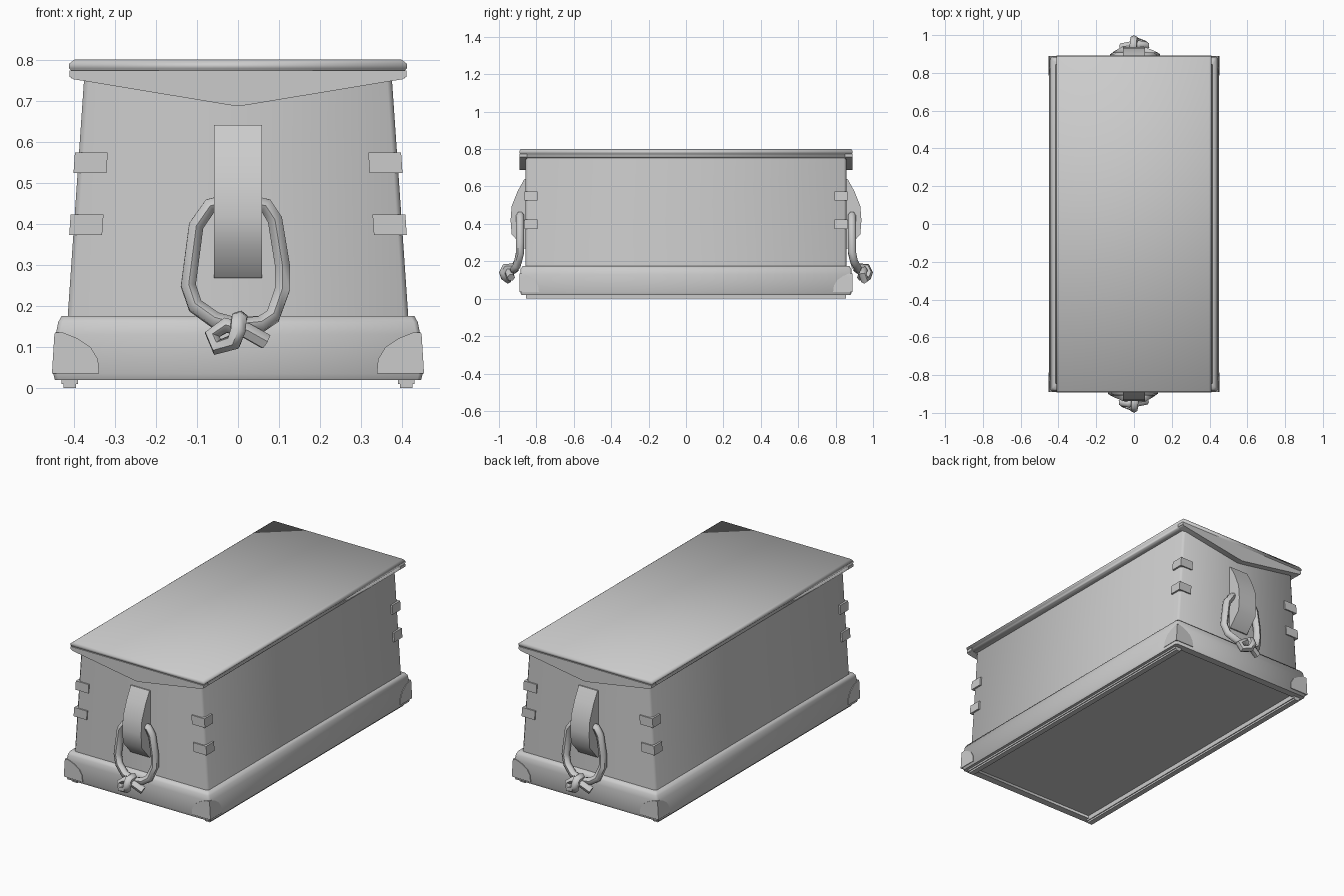
import bpy, bmesh, math
from mathutils import Matrix

cube = bpy.data.objects.get("Cube")
if cube:
    bpy.data.objects.remove(cube, do_unlink=True)

grey = bpy.data.materials.new("plain grey")
grey.use_nodes = True
grey.diffuse_color = (0.6, 0.6, 0.6, 1)
grey.node_tree.nodes["Principled BSDF"].inputs["Base Color"].default_value = (0.6, 0.6, 0.6, 1)


def finish(name, mesh, angle):
    mesh.materials.clear()
    mesh.materials.append(grey)
    mesh.shade_smooth()
    mesh.set_sharp_from_angle(angle=math.radians(angle))
    obj = bpy.data.objects.new(name, mesh)
    bpy.context.scene.collection.objects.link(obj)
    return obj


def skin(name, rings, angle=40):
    """Join matching rings of points into a closed solid."""
    bm = bmesh.new()
    loops = [[bm.verts.new(p) for p in ring] for ring in rings]
    n = len(loops[0])
    for a, b in zip(loops, loops[1:]):
        for i in range(n):
            j = (i + 1) % n
            bm.faces.new((a[i], a[j], b[j], b[i]))
    bm.faces.new(loops[0][::-1])
    bm.faces.new(loops[-1])
    bmesh.ops.recalc_face_normals(bm, faces=bm.faces)
    mesh = bpy.data.meshes.new(name)
    bm.to_mesh(mesh)
    bm.free()
    return finish(name, mesh, angle)


def rect(hx, hy, z, c=0.0):
    """Rectangle ring, with corners cut by c."""
    pts = []
    for sx, sy in ((1, 1), (-1, 1), (-1, -1), (1, -1)):
        if c:
            pair = [(sx * hx, sy * (hy - c), z), (sx * (hx - c), sy * hy, z)]
            pts += pair if sx * sy > 0 else pair[::-1]
        else:
            pts.append((sx * hx, sy * hy, z))
    return pts


def corner(hx, hy, z, reach_x, reach_y, sx, sy, t=0.02):
    """L-shaped ring wrapped round one corner."""
    pts = [(hx - reach_x, hy - t), (hx - reach_x, hy), (hx, hy),
           (hx, hy - reach_y), (hx - t, hy - reach_y), (hx - t, hy - t)]
    return [(sx * x, sy * y, z) for x, y in pts]


def turned_copy(obj, name):
    mesh = obj.data.copy()
    mesh.transform(Matrix.Rotation(math.pi, 4, 'Z'))
    other = bpy.data.objects.new(name, mesh)
    bpy.context.scene.collection.objects.link(other)


def rope(name, pts, closed):
    curve = bpy.data.curves.new(name, 'CURVE')
    curve.dimensions = '3D'
    curve.bevel_depth = 0.021
    curve.bevel_resolution = 1
    curve.use_fill_caps = True
    line = curve.splines.new('POLY')
    line.points.add(len(pts) - 1)
    for p, co in zip(line.points, pts):
        p.co = (*co, 1)
    line.use_cyclic_u = closed
    helper = bpy.data.objects.new(name, curve)
    bpy.context.scene.collection.objects.link(helper)
    deps = bpy.context.evaluated_depsgraph_get()
    mesh = bpy.data.meshes.new_from_object(helper.evaluated_get(deps))
    bpy.data.objects.remove(helper, do_unlink=True)
    return finish(name, mesh, 60)


def body_half(z):
    return 0.415 - (z - 0.17) / 0.58 * 0.04


# Tapered body
skin("chest_body", [rect(body_half(z), 0.857, z, 0.012) for z in (0.15, 0.76)], 60)

# Base moulding with a recessed bottom
base = [(0.41, 0.85, 0.175), (0.43, 0.873, 0.175), (0.438, 0.884, 0.16),
        (0.444, 0.886, 0.13), (0.45, 0.886, 0.035), (0.446, 0.88, 0.02),
        (0.41, 0.84, 0.02), (0.41, 0.84, 0.035)]
skin("base_moulding", [rect(hx, hy, z, 0.01) for hx, hy, z in base], 50)

# Lid with a double rounded lip
lid = [(0.385, 0.862, 0.752), (0.405, 0.88, 0.754), (0.41, 0.886, 0.762),
       (0.405, 0.884, 0.772), (0.411, 0.89, 0.778), (0.411, 0.89, 0.79), (0.398, 0.884, 0.8)]
skin("lid", [rect(*r) for r in lid], 180)

# Pointed aprons under the lid ends
apron = [(-0.41, 0.773), (-0.41, 0.758), (-0.4, 0.752), (-0.02, 0.689), (0, 0.687),
         (0.02, 0.689), (0.4, 0.752), (0.41, 0.758), (0.41, 0.773)]
front = skin("front_apron", [[(x, y, z) for x, z in apron] for y in (-0.85, -0.891)])
turned_copy(front, "back_apron")

# Runners under the long sides
for side, s in (("left", 1), ("right", -1)):
    skin(side + "_runner", [[(x + s * 0.41, y, z) for x, y, z in rect(w, 0.855, z)]
                            for w, z in ((0.015, 0), (0.015, 0.01), (0.02, 0.01), (0.02, 0.036))])

# Corner guards and straps
guard = [(0.453, 0.035, 0.115), (0.451, 0.07, 0.11), (0.449, 0.1, 0.09),
         (0.448, 0.122, 0.055), (0.446, 0.135, 0.02)]
for end, sy in (("front", -1), ("back", 1)):
    for side, sx in (("left", 1), ("right", -1)):
        tag = end + "_" + side
        skin(tag + "_corner_guard", [corner(hx, 0.89, z, r, r * 0.9, sx, sy)
                                     for hx, z, r in guard], 50)
        for level, low in (("lower", 0.373), ("upper", 0.524)):
            skin(tag + "_" + level + "_strap",
                 [corner(body_half(z) + 0.01, 0.864, z, 0.08, 0.07, sx, sy)
                  for z in (low, low + 0.05)])

# Handle cleats
cleat = [(-0.85, 0.64), (-0.864, 0.64), (-0.9, 0.575), (-0.932, 0.495), (-0.938, 0.42),
         (-0.932, 0.345), (-0.864, 0.268), (-0.85, 0.268)]
front = skin("front_cleat", [[(x, y, z) for y, z in cleat] for x in (-0.058, 0.058)])
turned_copy(front, "back_cleat")

# Rope loops and knots
loop = [(0, -0.887, 0.46), (-0.068, -0.887, 0.444), (-0.102, -0.887, 0.395),
        (-0.121, -0.888, 0.25), (-0.104, -0.898, 0.2), (-0.055, -0.918, 0.165),
        (0, -0.925, 0.15), (0.055, -0.92, 0.155), (0.085, -0.905, 0.175),
        (0.108, -0.888, 0.24), (0.108, -0.887, 0.3), (0.09, -0.887, 0.41), (0.068, -0.887, 0.444)]
knot = [(0.068, -0.935, 0.113), (0.02, -0.945, 0.14), (-0.03, -0.95, 0.153),
        (-0.063, -0.945, 0.13), (-0.05, -0.955, 0.1), (-0.01, -0.968, 0.112),
        (0, -0.979, 0.14), (0.002, -0.965, 0.168), (0.004, -0.93, 0.17), (0, -0.91, 0.14)]
turned_copy(rope("front_rope_loop", loop, True), "back_rope_loop")
turned_copy(rope("front_rope_knot", knot, False), "back_rope_knot")
